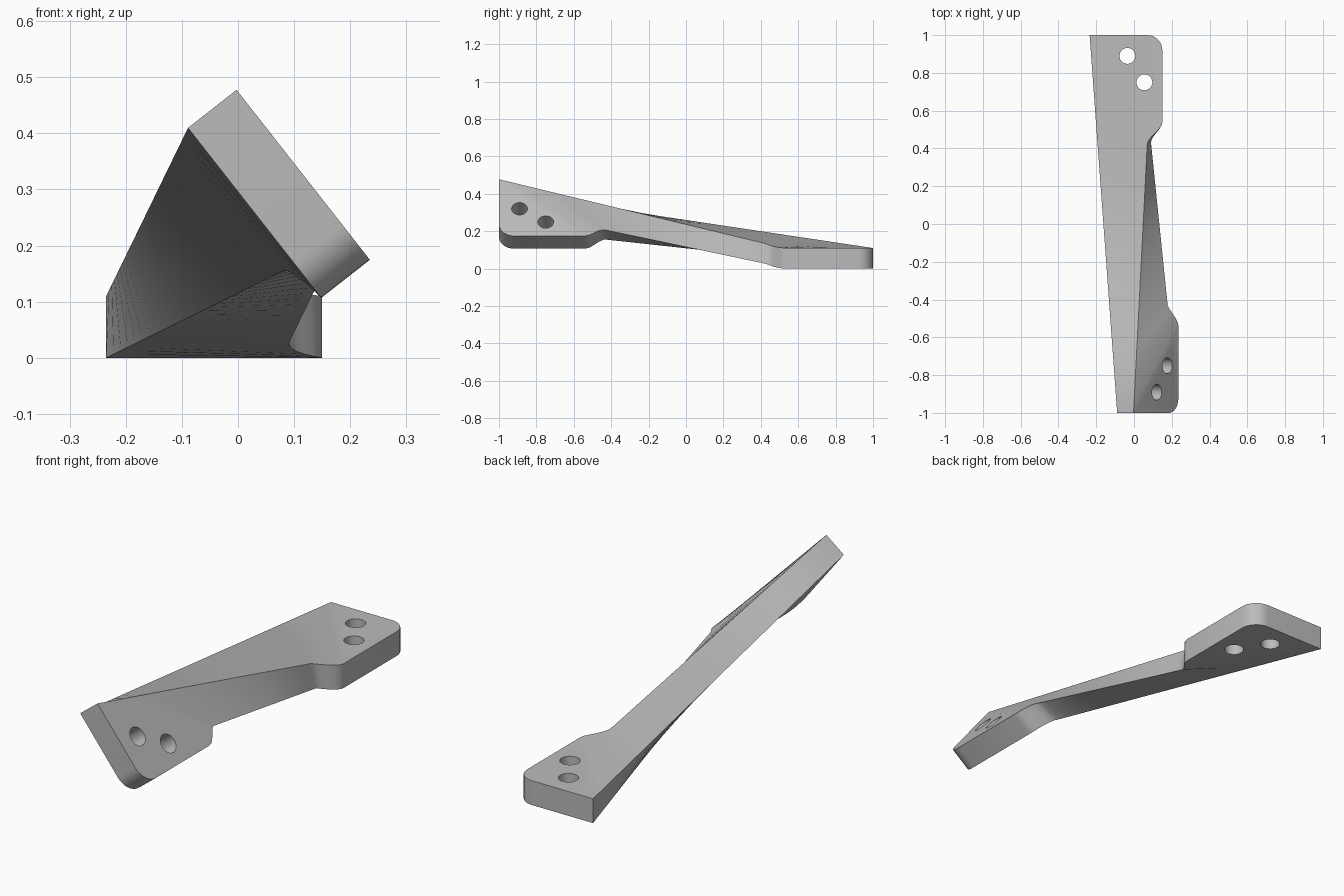
import bpy, bmesh, math
from mathutils import Matrix, Vector

if "Cube" in bpy.data.objects:
    bpy.data.objects.remove(bpy.data.objects["Cube"], do_unlink=True)

CURVE, SPAN = 6, 24          # segments of the notch curve and of the long span
THICK = 0.11
# Half turn that carries the flat pad onto the tilted pad
tilt = math.radians(25.95)
axis = Vector((math.cos(tilt), 0, -math.sin(tilt)))
pivot = Matrix.Translation((0, 0, 0.181))
TURN = pivot @ Matrix.Rotation(math.pi, 4, axis) @ pivot.inverted()

steel = bpy.data.materials.new("Plain Grey")
steel.use_nodes = True
grey = (0.5, 0.5, 0.5, 1)
steel.diffuse_color = grey
steel.node_tree.nodes["Principled BSDF"].inputs["Base Color"].default_value = grey


def line(a, b, n):
    return [a.lerp(b, i / n) for i in range(n + 1)]


def notch(a, b):
    """S-shaped curve from the pad edge into the narrow span."""
    pts = []
    for i in range(CURVE + 1):
        t = i / CURVE
        s = t * t * (3 - 2 * t)
        pts.append(Vector((a.x + (b.x - a.x) * s, a.y + (b.y - a.y) * t,
                           a.z + (b.z - a.z) * t * t)))
    return pts


def pad_outline(z):
    """Pad edge from the outer corner round to the start of the notch."""
    r, side = 0.08, 0.15
    pts = [Vector((-0.235, 1, z))]
    for i in range(9):
        a = math.pi / 2 * (1 - i / 8)
        pts.append(Vector((side - r + r * math.cos(a), 1 - r + r * math.sin(a), z)))
    return pts + [Vector((side, 0.54, z))]


bm = bmesh.new()


def face(pts):
    bm.faces.new([bm.verts.new(p) for p in pts])


def strip(a, b):
    for i in range(len(a) - 1):
        face([a[i], a[i + 1], b[i + 1], b[i]])


# Flat pad with its rim and notch wall
top, low = pad_outline(THICK), pad_outline(0)
top_notch = notch(top[-1], Vector((0.07, 0.42, 0.135)))
low_notch = notch(low[-1], Vector((0.09, 0.43, 0.025)))
face(top)
face(low[::-1])
strip(top + top_notch[1:], low + low_notch[1:])

# Twisted span: upper surface, then the surface that turns into the tilted pad
ridge = line(top_notch[-1], TURN @ low[0], SPAN)
strip(line(top[0], TURN @ top[0], CURVE + SPAN), top_notch + ridge[1:])
lower_edge = line(low_notch[-1], TURN @ low_notch[-1], SPAN - CURVE)
strip(ridge, lower_edge + [TURN @ p for p in low_notch[-2::-1]])

# Second half is the first half turned over
half = bmesh.ops.duplicate(bm, geom=bm.verts[:] + bm.edges[:] + bm.faces[:])
bmesh.ops.transform(bm, matrix=TURN,
                    verts=[g for g in half["geom"] if isinstance(g, bmesh.types.BMVert)])
bmesh.ops.remove_doubles(bm, verts=bm.verts[:], dist=0.0005)
bmesh.ops.recalc_face_normals(bm, faces=bm.faces[:])
mesh = bpy.data.meshes.new("twisted_bracket")
bm.to_mesh(mesh)
bm.free()
mesh.materials.append(steel)
bracket = bpy.data.objects.new("twisted_bracket", mesh)
bpy.context.collection.objects.link(bracket)

# Two bolt holes through each pad
for x, y in ((-0.035, 0.89), (0.055, 0.75)):
    for place in (Matrix.Identity(4), TURN):
        bpy.ops.mesh.primitive_cylinder_add(vertices=40, radius=0.042, depth=0.2)
        cutter = bpy.context.object
        cutter.name = "bolt_hole_cutter"
        cutter.hide_render = True
        cutter.data.materials.append(steel)
        cutter.matrix_world = place @ Matrix.Translation((x, y, THICK / 2))
        bpy.context.view_layer.update()
        cut = bracket.modifiers.new("bolt_hole", "BOOLEAN")
        cut.operation, cut.solver, cut.object = "DIFFERENCE", "EXACT", cutter
        bpy.context.view_layer.objects.active = bracket
        bpy.ops.object.modifier_apply(modifier=cut.name)
        bpy.data.objects.remove(cutter, do_unlink=True)

bpy.ops.object.select_all(action="DESELECT")
bracket.select_set(True)
bpy.context.view_layer.objects.active = bracket
bpy.ops.object.shade_smooth_by_angle(angle=math.radians(30))
